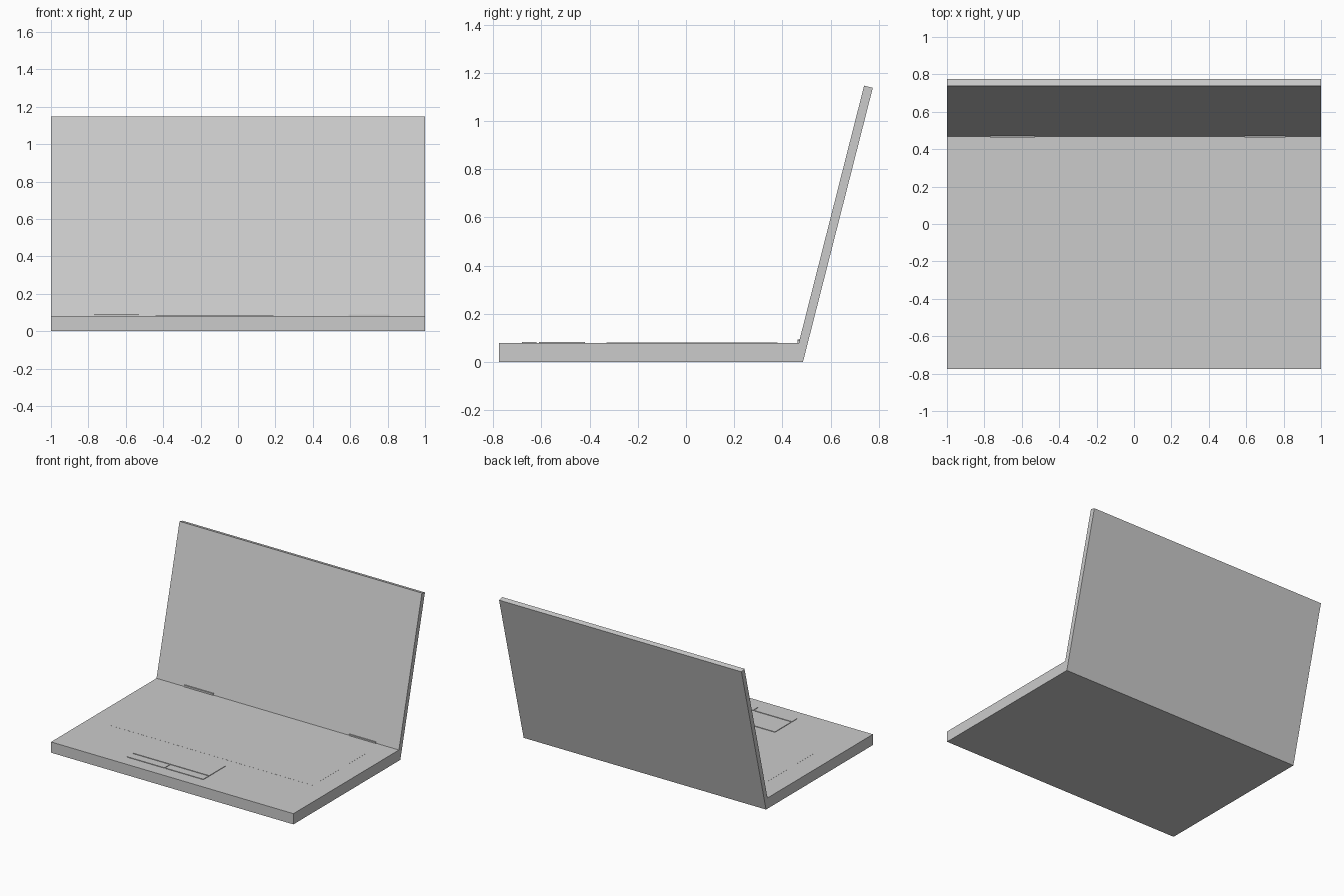
import bpy
import bmesh

cube = bpy.data.objects.get("Cube")
if cube:
    bpy.data.objects.remove(cube, do_unlink=True)

# Single flat grey casing colour
casing = bpy.data.materials.new("casing_grey")
casing.use_nodes = True
colour = (0.6, 0.6, 0.6, 1)
casing.diffuse_color = colour
casing.node_tree.nodes["Principled BSDF"].inputs["Base Color"].default_value = colour


def extrude_profile(name, profile, x0, x1):
    """Sweep a (y, z) side profile along x."""
    bm = bmesh.new()
    face = bm.faces.new([bm.verts.new((x0, y, z)) for y, z in profile])
    swept = bmesh.ops.extrude_face_region(bm, geom=[face])["geom"]
    verts = [v for v in swept if isinstance(v, bmesh.types.BMVert)]
    bmesh.ops.translate(bm, verts=verts, vec=(x1 - x0, 0, 0))
    bmesh.ops.recalc_face_normals(bm, faces=bm.faces)
    mesh = bpy.data.meshes.new(name)
    bm.to_mesh(mesh)
    bm.free()
    mesh.materials.append(casing)
    obj = bpy.data.objects.new(name, mesh)
    bpy.context.collection.objects.link(obj)
    return obj


def plate(name, x0, x1, y0, y1, z0, z1):
    return extrude_profile(name, [(y0, z0), (y1, z0), (y1, z1), (y0, z1)], x0, x1)


# Main body and the tilted screen lid, meeting at the slanted rear edge
TOP = 0.08
extrude_profile("base", [(-0.775, 0), (0.485, 0), (0.468, TOP), (-0.775, TOP)], -1, 1)
extrude_profile("screen_lid", [(0.485, 0), (0.775, 1.138), (0.739, 1.147), (0.468, TOP)], -1, 1)

# Hinge covers at the foot of the screen
plate("right_hinge", -0.77, -0.53, 0.463, 0.48, TOP - 0.01, 0.093)
plate("left_hinge", 0.59, 0.81, 0.463, 0.48, TOP - 0.01, 0.09)

# Keyboard panel, nearly flush with the body
plate("keyboard_panel", -0.85, 0.85, -0.33, 0.38, TOP - 0.01, TOP + 0.0005)

# Touchpad with its two buttons
plate("touchpad", -0.44, 0.19, -0.61, -0.42, TOP - 0.01, TOP + 0.004)
plate("touchpad_right_button", -0.44, -0.13, -0.68, -0.62, TOP - 0.01, TOP + 0.004)
plate("touchpad_left_button", -0.12, 0.19, -0.68, -0.62, TOP - 0.01, TOP + 0.004)
